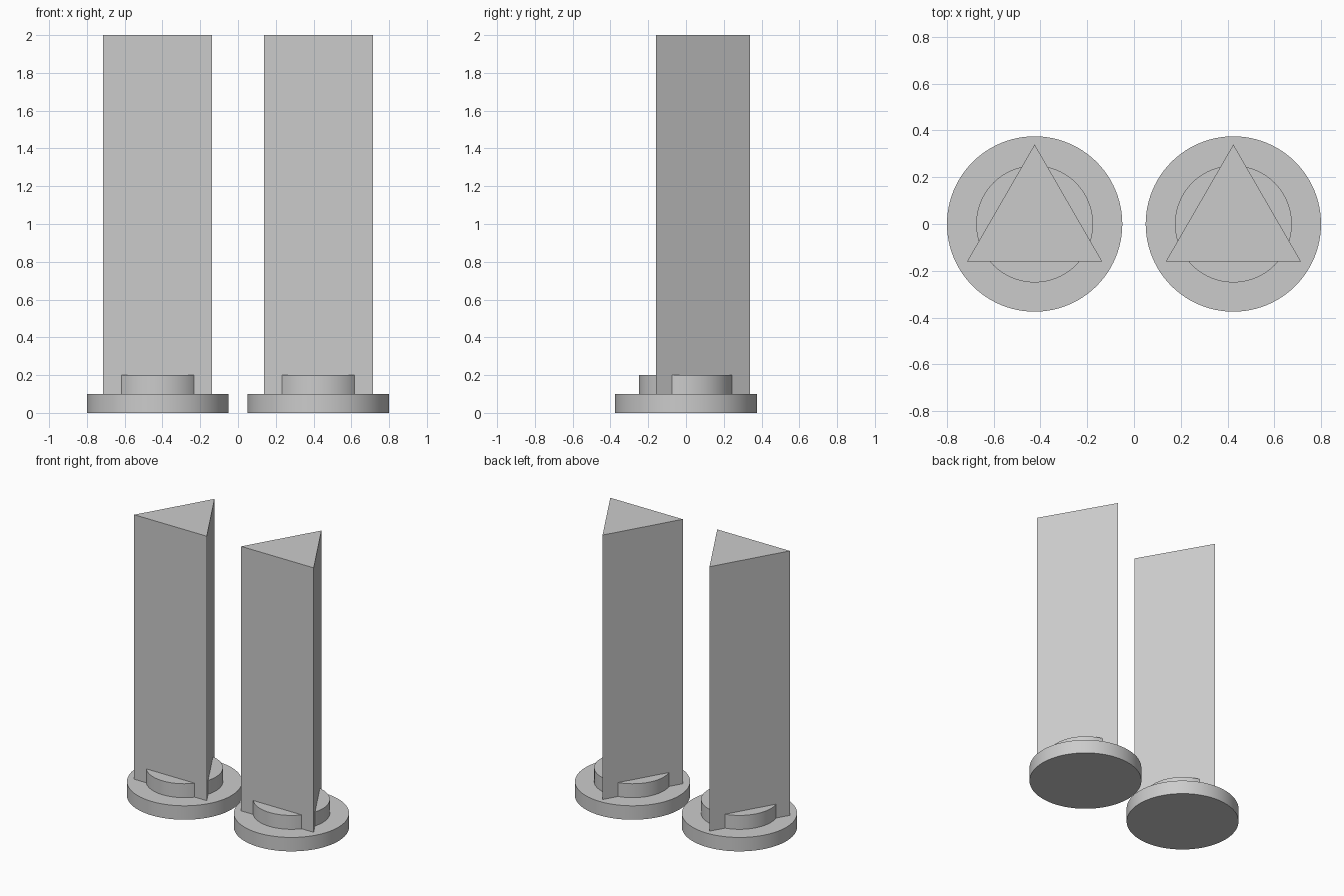
import bpy
import math

cube = bpy.data.objects.get("Cube")
if cube:
    bpy.data.objects.remove(cube, do_unlink=True)

grey = bpy.data.materials.new("light_grey")
grey.use_nodes = True
colour = (0.6, 0.6, 0.6, 1)
grey.diffuse_color = colour
grey.node_tree.nodes["Principled BSDF"].inputs["Base Color"].default_value = colour


def prism(name, sides, radius, x, y, bottom, top, turn=0, smooth=True):
    """Upright prism or cylinder between two heights."""
    bpy.ops.mesh.primitive_cylinder_add(
        vertices=sides, radius=radius, depth=top - bottom,
        location=(x, y, (bottom + top) / 2), rotation=(0, 0, turn))
    obj = bpy.context.object
    obj.name = name
    obj.data.materials.append(grey)
    if smooth:
        bpy.ops.object.shade_smooth_by_angle(angle=math.radians(30))
    return obj


# Two matching posts, each a triangular column in a stepped round base
for side, x in (("left", 0.425), ("right", -0.425)):
    prism(side + "_base_disc", 96, 0.375, x, 0, 0, 0.1)
    prism(side + "_collar", 96, 0.25, x, 0, 0.1, 0.2)
    # Column corner points to the back, with a flat face at the front
    prism(side + "_column", 3, 0.333, x, 0.007, 0.1, 2, smooth=False)
